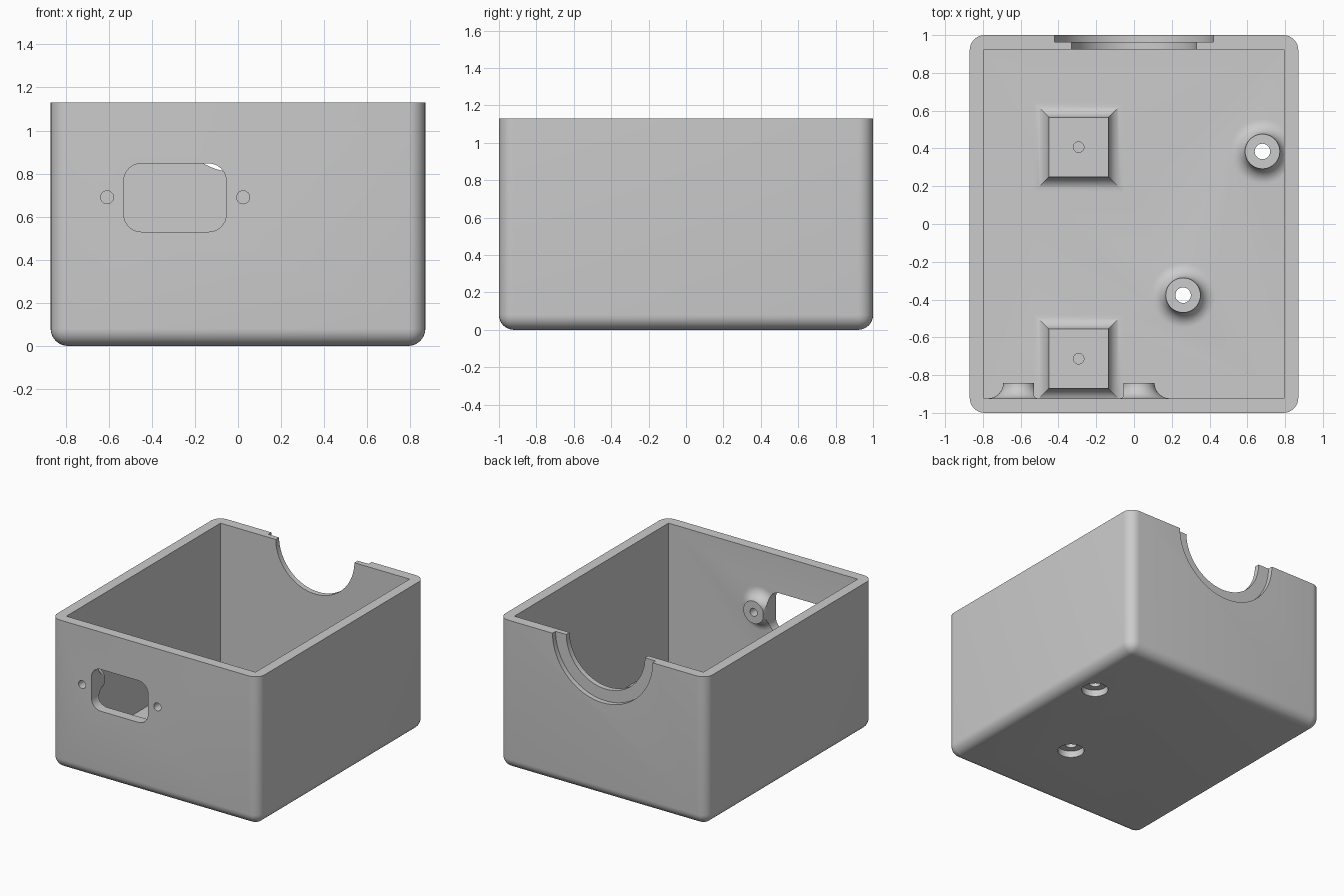
import bpy, bmesh
from math import sin, cos, pi
from mathutils import Matrix, Vector

if "Cube" in bpy.data.objects:
    bpy.data.objects.remove(bpy.data.objects["Cube"], do_unlink=True)

HALF_X, HALF_Y, HEIGHT = 0.87, 1.0, 1.13
WALL, FLOOR, ROUND = 0.077, 0.077, 0.08
FLARE = 0.08

grey = bpy.data.materials.new("plain grey")
grey.use_nodes = True
colour = (0.6, 0.6, 0.6, 1)
grey.diffuse_color = colour
grey.node_tree.nodes["Principled BSDF"].inputs["Base Color"].default_value = colour


def finish(bm, name):
    bmesh.ops.recalc_face_normals(bm, faces=bm.faces)
    mesh = bpy.data.meshes.new(name)
    bm.to_mesh(mesh)
    bm.free()
    mesh.materials.append(grey)
    obj = bpy.data.objects.new(name, mesh)
    bpy.context.collection.objects.link(obj)
    return obj


def block(name, low, high, bevel=0, pick=None):
    """Box between two corners, with the picked edges rounded."""
    bm = bmesh.new()
    low, high = Vector(low), Vector(high)
    size = Matrix.Diagonal((*(high - low), 1))
    bmesh.ops.create_cube(bm, size=1, matrix=Matrix.Translation((low + high) / 2) @ size)
    if bevel:
        bmesh.ops.bevel(bm, geom=[e for e in bm.edges if pick(e)], offset=bevel,
                        segments=8, profile=0.5, affect='EDGES')
    return finish(bm, name)


def lathe(name, profile, place, axis="z", sides=48, turn=0):
    """Solid with (radius, height) rings about z or y."""
    bm = bmesh.new()
    rings = []
    for r, h in profile:
        ring = []
        for i in range(sides):
            a = turn + 2 * pi * i / sides
            ring.append(bm.verts.new((r * cos(a), r * sin(a), h)))
        rings.append(ring)
    for a, b in zip(rings, rings[1:]):
        for i in range(sides):
            j = (i + 1) % sides
            bm.faces.new((a[i], a[j], b[j], b[i]))
    bm.faces.new(rings[0])
    bm.faces.new(rings[-1])
    tilt = Matrix.Rotation(-pi / 2, 4, 'X') if axis == "y" else Matrix()
    bm.transform(Matrix.Translation(place) @ tilt)
    return finish(bm, name)


def flared(radius, scale=1):
    """Profile of a stub whose foot sweeps out in a concave quarter circle."""
    arc = [(scale * (radius + FLARE * (1 - sin(t))), FLARE * (1 - cos(t)))
           for t in (pi / 2 * i / 10 for i in range(11))]
    return [(arc[0][0], -0.03)] + arc


def rod(name, radius, low, high, place, axis="z", sides=40):
    return lathe(name, [(radius, low), (radius, high)], place, axis, sides)


def combine(target, tool, operation):
    mod = target.modifiers.new(tool.name, 'BOOLEAN')
    mod.operation, mod.solver, mod.object = operation, 'EXACT', tool
    bpy.context.view_layer.objects.active = target
    bpy.ops.object.modifier_apply(modifier=mod.name)
    bpy.data.objects.remove(tool, do_unlink=True)


# Open box with rounded uprights and bottom edges
box = block("enclosure_box", (-HALF_X, -HALF_Y, 0), (HALF_X, HALF_Y, HEIGHT), ROUND,
            lambda e: min(v.co.z for v in e.verts) < 0.5)
combine(box, block("cavity", (-HALF_X + WALL, -HALF_Y + WALL, FLOOR),
                   (HALF_X - WALL, HALF_Y - WALL, HEIGHT + 0.2)), 'DIFFERENCE')

# Square posts with blind screw holes
for y in (0.407, -0.713):
    place = (-0.293, y, FLOOR)
    combine(box, lathe("square_post", flared(0.158, 2 ** 0.5), place, sides=4, turn=pi / 4), 'UNION')
    combine(box, rod("post_hole", 0.028, 0.01, 0.2, place), 'DIFFERENCE')

# Round standoffs, drilled through and counterbored from below
for x, y in ((0.68, 0.384), (0.26, -0.377)):
    place = (x, y, FLOOR)
    combine(box, lathe("standoff", flared(0.092), place), 'UNION')
    combine(box, rod("standoff_hole", 0.041, -0.2, 0.2, place), 'DIFFERENCE')
    combine(box, rod("counterbore", 0.092, -0.2, 0.05 - FLOOR, place), 'DIFFERENCE')

# Flared bosses inside the front wall, either side of the window
for x in (-0.608, 0.024):
    place = (x, -HALF_Y + WALL, 0.69)
    combine(box, lathe("wall_boss", flared(0.085), place, "y"), 'UNION')
    combine(box, rod("boss_hole", 0.03, -0.2, 0.2, place, "y"), 'DIFFERENCE')

# Connector window with rounded corners
combine(box, block("window", (-0.53, -1.2, 0.53), (-0.055, -0.8, 0.847), ROUND,
                   lambda e: abs(e.verts[0].co.y - e.verts[1].co.y) > 0.1), 'DIFFERENCE')

# Stepped half-round notch in the back wall
for radius, start in ((0.33, 0.8), (0.42, 0.963)):
    combine(box, rod("notch", radius, start, 1.2, (0, 0, HEIGHT + 0.005), "y", 80), 'DIFFERENCE')

bpy.ops.object.select_all(action='DESELECT')
box.select_set(True)
bpy.context.view_layer.objects.active = box
bpy.ops.object.shade_smooth_by_angle(angle=pi / 6)
